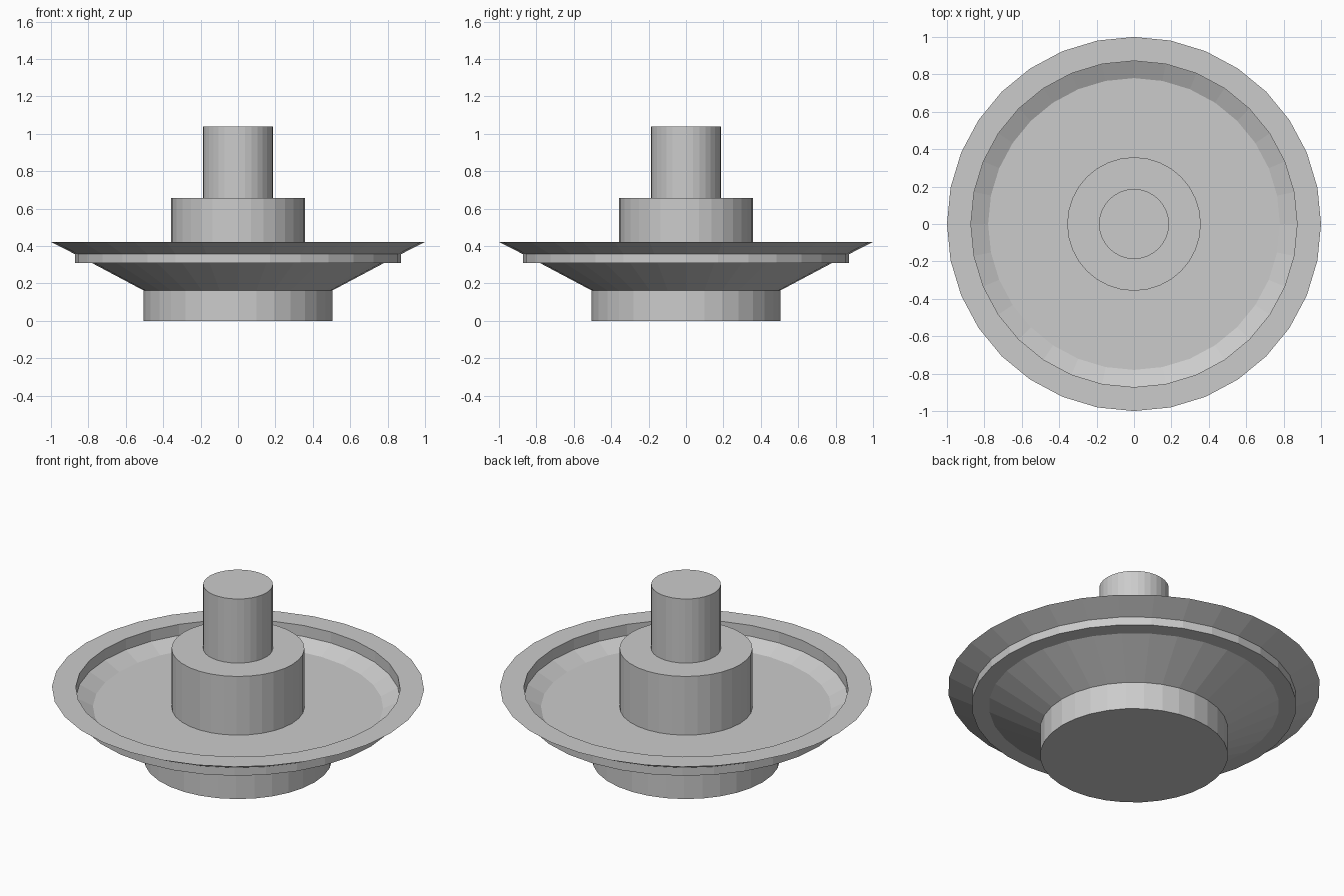
import bpy, bmesh
from math import cos, sin, tau

if "Cube" in bpy.data.objects:
    bpy.data.objects.remove(bpy.data.objects["Cube"])

SIDES = 32


def lathe(name, profile):
    """Spin an (r, z) profile round z; radius 0 makes a single pole point."""
    bm = bmesh.new()
    rings = []
    for r, z in profile:
        if r == 0:
            rings.append([bm.verts.new((0, 0, z))] * SIDES)
        else:
            rings.append([bm.verts.new((r * cos(tau * i / SIDES), r * sin(tau * i / SIDES), z))
                          for i in range(SIDES)])
    for a, b in zip(rings, rings[1:]):
        for i in range(SIDES):
            j = (i + 1) % SIDES
            bm.faces.new(list(dict.fromkeys((a[i], a[j], b[j], b[i]))))
    mesh = bpy.data.meshes.new(name)
    bm.to_mesh(mesh)
    bm.free()
    obj = bpy.data.objects.new(name, mesh)
    bpy.context.collection.objects.link(obj)
    return obj


def cylinder(name, radius, z0, z1):
    return lathe(name, [(0, z0), (radius, z0), (radius, z1), (0, z1)])


# Foot, and the two stacked cylinders in the middle
cylinder("foot", 0.505, 0, 0.163)
cylinder("collar", 0.357, 0.31, 0.658)
cylinder("post", 0.187, 0.658, 1.038)

# Dish: sloped underside, stepped ring, then sloped inside down to the floor
lathe("dish", [(0, 0.163), (0.505, 0.163), (0.78, 0.309), (0.872, 0.309),
               (0.872, 0.357), (0.78, 0.31), (0, 0.31)])

# Overhanging rim: flat top, sloped underside, upright inner wall
lathe("rim", [(0.872, 0.357), (1.0, 0.422), (0.872, 0.422), (0.872, 0.357)])
